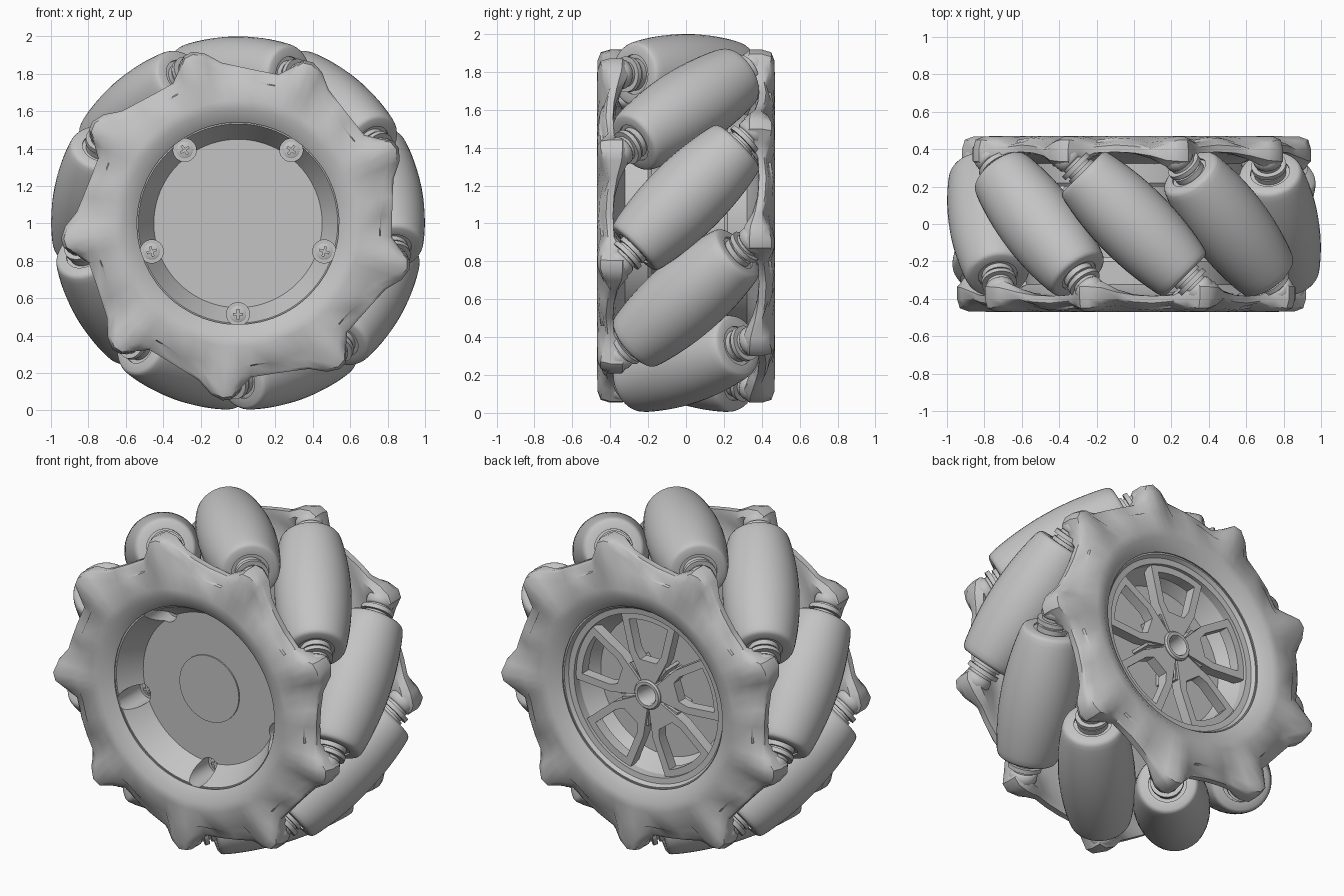
import bpy, bmesh
from math import sin, cos, pi, radians
from mathutils import Matrix

if "Cube" in bpy.data.objects:
    bpy.data.objects.remove(bpy.data.objects["Cube"])

# One grey for the whole wheel
grey = bpy.data.materials.new("light_grey")
grey.use_nodes = True
grey.diffuse_color = (0.55, 0.55, 0.55, 1)
grey.node_tree.nodes["Principled BSDF"].inputs["Base Color"].default_value = grey.diffuse_color

CENTRE = Matrix.Translation((0, 0, 1))
ROLLERS = 9
SPOKES = 5


def turn(deg):
    """Turn about the axle, counting up from +x towards +z, for parts built at the top."""
    return CENTRE @ Matrix.Rotation(radians(90 - deg), 4, 'Y')


def finish(name, bm, angle=35, matrix=CENTRE):
    bmesh.ops.remove_doubles(bm, verts=bm.verts, dist=1e-5)
    bmesh.ops.recalc_face_normals(bm, faces=bm.faces)
    mesh = bpy.data.meshes.new(name)
    bm.to_mesh(mesh)
    bm.free()
    mesh.materials.append(grey)
    ob = bpy.data.objects.new(name, mesh)
    bpy.context.collection.objects.link(ob)
    ob.matrix_world = matrix
    smooth(ob, angle)
    return ob


def smooth(ob, angle):
    bpy.ops.object.select_all(action='DESELECT')
    ob.select_set(True)
    bpy.context.view_layer.objects.active = ob
    bpy.ops.object.shade_smooth_by_angle(angle=radians(angle))


def copy(ob, name, matrix):
    new = bpy.data.objects.new(name, ob.data)
    bpy.context.collection.objects.link(new)
    new.matrix_world = matrix


def skin(bm, rings, closed=False):
    """Bridge rings of points, each ring being a loop."""
    loops = [[bm.verts.new(p) for p in ring] for ring in rings]
    n = len(loops[0])
    pairs = list(zip(loops, loops[1:])) + ([(loops[-1], loops[0])] if closed else [])
    for a, b in pairs:
        for i in range(n):
            j = (i + 1) % n
            bm.faces.new((a[i], a[j], b[j], b[i]))


def lathe(name, profile, seg=40, closed=False, **kw):
    """Spin (radius, y) points round the y axis."""
    bm = bmesh.new()
    skin(bm, [[(r * cos(2 * pi * i / seg), y, r * sin(2 * pi * i / seg)) for i in range(seg)]
              for r, y in profile], closed)
    bmesh.ops.dissolve_degenerate(bm, dist=1e-5, edges=bm.edges)
    return finish(name, bm, **kw)


def prism(bm, outline, y0, y1, hole=None):
    """Extrude an (x, z) outline, or the band between it and a hole."""
    at = lambda pts, y: [(x, y, z) for x, z in pts]
    if hole:
        skin(bm, [at(outline, y0), at(outline, y1), at(hole, y1), at(hole, y0)], True)
    else:
        skin(bm, [at(outline, y0), at(outline, y1)])
        for y in (y0, y1):
            bm.faces.new([bm.verts.new(p) for p in at(outline, y)])


# Barrel rollers, set at 45 degrees, with one collar and a pin at each end
HALF = 0.39
barrel = [(0.213 - 0.3 * s * s, s) for s in [HALF * k / 8 for k in range(8)]]
end = [(0.17, 0.37), (0.163, 0.382), (0.15, HALF), (0.105, HALF), (0.105, 0.38), (0.085, 0.38),
       (0.085, 0.41), (0.07, 0.41), (0.07, 0.425), (0.094, 0.425), (0.094, 0.45),
       (0.068, 0.45), (0.068, 0.53), (0, 0.53)]
half = barrel + end
profile = [(r, -s) for r, s in reversed(half[1:])] + half
tilt = Matrix.Translation((0, 0, 0.787)) @ Matrix.Rotation(radians(45), 4, 'Z')
roller = lathe("roller_1", profile, 40, matrix=turn(90) @ tilt)
for k in range(1, ROLLERS):
    copy(roller, f"roller_{k + 1}", turn(90 + 360 / ROLLERS * k) @ tilt)

# Rounded bosses that grip the pins
boss_profile = [(0, 0.465), (0.068, 0.465), (0.078, 0.475), (0.08, 0.505),
                (0.072, 0.532), (0.05, 0.55), (0, 0.557)]
boss = None
for k in range(ROLLERS):
    for side, flip in (("back", 0), ("front", pi)):
        m = turn(90 + 360 / ROLLERS * k) @ tilt @ Matrix.Rotation(flip, 4, 'X')
        name = f"{side}_boss_{k + 1}"
        if boss:
            copy(boss, name, m)
        else:
            boss = lathe(name, boss_profile, 20, matrix=m, angle=50)

# Lobed side plate: (angle from lobe, edge radius, lobe weight, face dip) round one lobe
lobe = [(-22, 0.825, 0, 0.25), (-15, 0.84, 0.1, 0.45), (-9, 0.865, 0.4, 1), (-4, 0.925, 0.9, 0.4),
        (0, 0.95, 1, 0), (3, 0.94, 1, 0), (6, 0.88, 0.8, 0.2), (10, 0.825, 0.1, 0.6)]
columns = []
for k in range(ROLLERS):
    for a, edge, w, dip in lobe:
        section = [(0.54, -0.42), (0.61, -0.468), (0.66, -0.47), (0.76, -0.47 + 0.035 * dip),
                   (edge - 0.06, -0.467 + 0.055 * dip), (edge - 0.015, -0.45 + 0.045 * dip),
                   (edge, -0.43 + 0.03 * max(dip, w)), (edge, -0.385 + 0.05 * w),
                   (edge - 0.04, -0.385 + 0.085 * w), (0.77, -0.385 + 0.04 * w),
                   (0.68, -0.37), (0.57, -0.32)]
        t = radians(65 + 360 / ROLLERS * k + a)
        columns.append([(r * cos(t), y, r * sin(t)) for r, y in section])
bm = bmesh.new()
skin(bm, columns, True)
plate = finish("front_side_plate", bm, 40)
copy(plate, "back_side_plate", CENTRE @ Matrix.Rotation(pi, 4, 'Z'))

# Front dish, back recess and the core that joins them
dish = lathe("front_dish", [(0, -0.27), (0.45, -0.27), (0.533, -0.41), (0.575, -0.4),
                            (0.575, -0.2), (0.56, -0.18), (0, -0.18)], 80)
lathe("back_recess", [(0, 0.22), (0.42, 0.22), (0.50, 0.36), (0.533, 0.41), (0.575, 0.4),
                      (0.575, 0.22), (0.56, 0.2), (0, 0.2)], 80)
lathe("core", [(0.3, -0.19), (0.3, 0.21)], 48)

# Bolt holes cut into the dish
bm = bmesh.new()
for k in range(SPOKES):
    t = radians(-90 + 72 * k)
    m = Matrix.Translation((0.485 * cos(t), -0.36, 0.485 * sin(t))) @ Matrix.Rotation(pi / 2, 4, 'X')
    bmesh.ops.create_cone(bm, cap_ends=True, segments=24, radius1=0.062, radius2=0.062,
                          depth=0.33, matrix=m)
cutter = finish("bolt_hole_cutter", bm)
cutter.hide_render = True
cut = dish.modifiers.new("bolt_holes", 'BOOLEAN')
cut.object = cutter
cut.solver = 'EXACT'
bpy.context.view_layer.update()
dish.data = bpy.data.meshes.new_from_object(dish.evaluated_get(bpy.context.evaluated_depsgraph_get()))
dish.modifiers.clear()
bpy.data.objects.remove(cutter)
smooth(dish, 30)

# Cross-head bolts
for k in range(SPOKES):
    m = turn(-90 + 72 * k) @ Matrix.Translation((0, 0, 0.485))
    lathe(f"bolt_{k + 1}", [(0, -0.206), (0.038, -0.206), (0.044, -0.202), (0.044, -0.19)], 20, matrix=m)
    bm = bmesh.new()
    for w, h in ((0.028, 0.007), (0.007, 0.028)):
        prism(bm, [(-w, -h), (w, -h), (w, h), (-w, h)], -0.216, -0.2)
    finish(f"bolt_cross_{k + 1}", bm, matrix=m)

# Thin round cap on the dish floor
lathe("dish_cap", [(0, -0.278), (0.2, -0.278), (0.2, -0.268)], 48)

# Back hub, rim ring and five looped spokes with ribs between them
lathe("hub", [(0.055, 0.21), (0.055, 0.37), (0.062, 0.38), (0.08, 0.38), (0.088, 0.37), (0.088, 0.21)], 32)
lathe("rim_ring", [(0.485, 0.33), (0.485, 0.385), (0.53, 0.39), (0.53, 0.33)], 80, closed=True)


def loop_outline(r, spread, shoulder, neck):
    """Arc at the rim, narrowing through a shoulder to a neck, both (half width, radius)."""
    arc = [(r * sin(radians(spread * f)), r * cos(radians(spread * f)))
           for f in (-1, -0.6, -0.2, 0.2, 0.6, 1)]
    return arc + [shoulder, neck, (-neck[0], neck[1]), (-shoulder[0], shoulder[1])]


for k in range(SPOKES):
    bm = bmesh.new()
    prism(bm, loop_outline(0.49, 22, (0.128, 0.23), (0.045, 0.07)), 0.3, 0.365,
          loop_outline(0.445, 17, (0.088, 0.25), (0.055, 0.2)))
    finish(f"spoke_{k + 1}", bm, matrix=turn(90 + 72 * k))
    bm = bmesh.new()
    for x in (-0.016, 0.016):
        prism(bm, [(x - 0.009, 0.08), (x + 0.009, 0.08), (x + 0.009, 0.2), (x - 0.009, 0.2)], 0.21, 0.35)
    finish(f"rib_{k + 1}", bm, matrix=turn(-90 + 72 * k))
